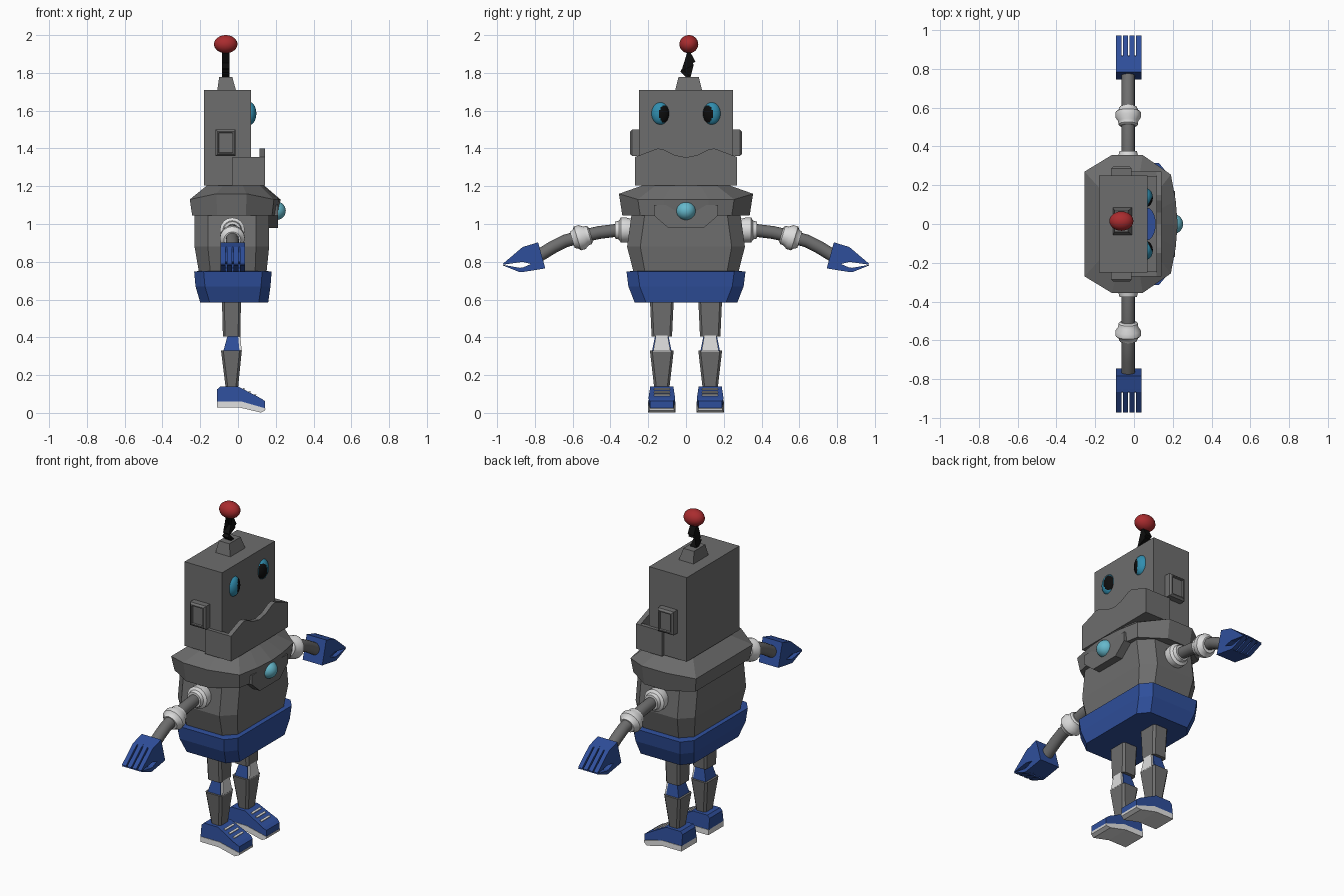
import bpy, bmesh, math
from mathutils import Vector

if "Cube" in bpy.data.objects:
    bpy.data.objects.remove(bpy.data.objects["Cube"])


def mat(name, r, g, b):
    m = bpy.data.materials.new(name)
    m.diffuse_color = (r, g, b, 1)
    m.use_nodes = True
    m.node_tree.nodes["Principled BSDF"].inputs["Base Color"].default_value = m.diffuse_color
    return m


GREY = mat("body_grey", .155, .155, .155)
BLUE = mat("blue", .028, .078, .33)
WHITE = mat("white", .72, .72, .72)
RED = mat("red", .40, .025, .028)
BLACK = mat("black", .004, .004, .004)
EYE = mat("eye_blue", .03, .27, .43)
GEM = mat("pale_blue", .13, .48, .60)


def finish(name, bm, m, smooth=False):
    bmesh.ops.recalc_face_normals(bm, faces=bm.faces)
    me = bpy.data.meshes.new(name)
    bm.to_mesh(me)
    bm.free()
    me.materials.append(m)
    ob = bpy.data.objects.new(name, me)
    bpy.context.collection.objects.link(ob)
    if smooth:
        bpy.ops.object.select_all(action='DESELECT')
        ob.select_set(True)
        bpy.context.view_layer.objects.active = ob
        bpy.ops.object.shade_smooth_by_angle(angle=math.radians(35))
    return ob


def loft(name, rings, m, smooth=False):
    """Skin closed rings of equal count and cap both ends."""
    bm = bmesh.new()
    vs = [[bm.verts.new(p) for p in r] for r in rings]
    n = len(vs[0])
    for a, b in zip(vs, vs[1:]):
        for i in range(n):
            j = (i + 1) % n
            bm.faces.new((a[i], a[j], b[j], b[i]))
    bm.faces.new(vs[0])
    bm.faces.new(vs[-1])
    return finish(name, bm, m, smooth)


def prism(name, axis, pts, a, b, m):
    """Extrude a profile along x (points are y,z) or y (points are x,z)."""
    put = (lambda p, d: (d, p[0], p[1])) if axis == 'x' else (lambda p, d: (p[0], d, p[1]))
    return loft(name, [[put(p, a) for p in pts], [put(p, b) for p in pts]], m)


def rect(x0, x1, y0, y1, z, c=0.0, d=None):
    """Horizontal rectangle with optional cut corners."""
    if not c:
        return [(x0, y0, z), (x1, y0, z), (x1, y1, z), (x0, y1, z)]
    d = d or c
    return [(x0 + c, y0, z), (x1 - c, y0, z), (x1, y0 + d, z), (x1, y1 - d, z),
            (x1 - c, y1, z), (x0 + c, y1, z), (x0, y1 - d, z), (x0, y0 + d, z)]


def sweep(name, path, radii, m, x=-.03, n=16):
    """Round tube along a path in the y,z plane."""
    rings = []
    for i, (p, r) in enumerate(zip(path, radii)):
        a, b = path[max(i - 1, 0)], path[min(i + 1, len(path) - 1)]
        d = Vector((b[0] - a[0], b[1] - a[1])).normalized()
        ring = []
        for k in range(n):
            t = 2 * math.pi * k / n
            s = r * math.sin(t)
            ring.append((x + r * math.cos(t), p[0] - d.y * s, p[1] + d.x * s))
        rings.append(ring)
    return loft(name, rings, m, True)


def ball(name, c, r, m, seg=24, rows=16):
    bm = bmesh.new()
    bmesh.ops.create_uvsphere(bm, u_segments=seg, v_segments=rows, radius=1)
    for v in bm.verts:
        v.co = Vector([c[i] + v.co[i] * r[i] for i in range(3)])
    return finish(name, bm, m, True)


# Head
loft("head", [rect(-.18, .07, -.25, .25, 1.205), rect(-.18, .07, -.25, .25, 1.71)], GREY)

# Jaw: wavy front lip, floor, cheeks and tongue
lip = [(-.27, 1.205), (.27, 1.205), (.27, 1.355), (.15, 1.40), (.12, 1.395), (.06, 1.365),
       (0, 1.353), (-.06, 1.365), (-.12, 1.395), (-.15, 1.40), (-.27, 1.355)]
prism("jaw_lip", 'x', lip, .115, .143, GREY)
loft("jaw_floor", [rect(.06, .12, -.26, .26, 1.205), rect(.06, .12, -.26, .26, 1.30)], GREY)
tongue = [(.065 + .047 * math.sin(math.pi * k / 12), -.085 * math.cos(math.pi * k / 12))
          for k in range(13)]
loft("tongue", [[(x, y, z) for x, y in tongue] for z in (1.295, 1.315)], BLUE)

# Antenna
loft("antenna_base", [rect(-.11, -.01, -.058, .086, 1.705), rect(-.10, -.03, -.04, .068, 1.777)], GREY)
zig = [(.02, 1.77), (-.025, 1.815), (.045, 1.85), (.008, 1.92)]
prism("antenna_wire", 'x', [(y - .005, z - .009) for y, z in zig] +
      [(y + .005, z + .009) for y, z in reversed(zig)], -.085, -.045, BLACK)
ball("antenna_ball", (-.065, .015, 1.952), (.062, .05, .048), RED)

# Collar with bib and chest light
half = [(-.255, .27), (-.115, .355), (.045, .355), (.19, .255), (.215, .12), (.225, 0)]
outline = half + [(x, -y) for x, y in reversed(half[:-1])]


def collar_ring(s, z, lift=0):
    return [(-.01 + (x + .01) * s, y * s, z + (lift if abs(y) > .3 else 0)) for x, y in outline]


loft("collar", [collar_ring(.95, 1.045), collar_ring(1, 1.13, .03), collar_ring(.6, 1.21)], GREY)
prism("collar_bib", 'x', [(-.17, 1.045), (-.095, .98), (.095, .98), (.17, 1.045), (.17, 1.1), (-.17, 1.1)],
      .165, .212, GREY)
ball("chest_light", (.20, 0, 1.07), (.053, .052, .05), GEM)

# Torso and hips
loft("torso", [rect(-.205, .15, -.275, .275, .735, .06, .06), rect(-.23, .165, -.312, .312, .88, .07, .07),
               rect(-.23, .165, -.287, .287, 1.06, .07, .07)], GREY)
loft("hips", [rect(-.20, .16, -.272, .272, .585, .05, .06), rect(-.225, .172, -.305, .305, .67, .05, .06),
              rect(-.232, .178, -.315, .315, .748, .05, .06), rect(-.215, .16, -.295, .295, .75, .05, .06)], BLUE)

for s, side in ((-1, "right"), (1, "left")):
    # Cheek plate closing the side of the jaw
    loft(side + "_cheek", [rect(-.03, .12, s * .245, s * .27, z) for z in (1.205, 1.355)], GREY)

    # Ear with a recessed panel
    ear = []
    for y, i in ((.245, 0), (.285, 0), (.296, .01), (.296, .016), (.286, .018)):
        ear.append([(-.118 + i, s * y, 1.36 + i), (-.012 - i, s * y, 1.36 + i),
                    (-.012 - i, s * y, 1.50 - i), (-.118 + i, s * y, 1.50 - i)])
    loft(side + "_ear", ear, GREY)

    # Eye, with the pupil on its inner side
    cy = s * .136
    eye = ball(side + "_eye", (.062, cy, 1.585), (.035, .048, .06), EYE, 40, 32)
    eye.data.materials.append(BLACK)
    for f in eye.data.polygons:
        inward = (cy - f.center.y) * s
        if f.center.x > .062 and ((inward - .02) / .026) ** 2 + ((f.center.z - 1.583) / .046) ** 2 < 1:
            f.material_index = 1

    # Arm with shoulder and elbow cuffs
    arm = [(.28, .965), (.38, .965), (.46, .955), (.55, .935), (.64, .91), (.70, .88), (.79, .825)]
    sweep(side + "_arm", [(s * y, z) for y, z in arm], [.034] * 7, GREY)
    sweep(side + "_shoulder_cuff", [(s * y, .968) for y in (.27, .30, .315, .345, .355, .375)],
          [.06, .062, .066, .066, .05, .045], WHITE)
    sweep(side + "_elbow_cuff", [(s * y, .93 - (y - .553) * .3) for y in (.505, .512, .53, .55, .575, .585, .602)],
          [.04, .05, .052, .066, .066, .052, .045], WHITE)

    # Hand: palm block, then upper and lower rows of four fingers
    def hand(name, pts, a, b):
        prism(side + name, 'x', [(s * y, z) for y, z in pts], a, b, BLUE)

    hand("_palm", [(.783, .903), (.865, .878), (.868, .80), (.82, .788), (.868, .768), (.868, .745), (.745, .765)],
         -.092, .038)
    for k in range(4):
        a = -.092 + k * .0345
        hand("_upper_finger_%d" % (k + 1), [(.85, .883), (.865, .878), (.971, .788), (.966, .785), (.86, .80)],
             a, a + .0265)
        hand("_lower_finger_%d" % (k + 1), [(.86, .77), (.88, .768), (.966, .783), (.971, .781), (.88, .745), (.86, .746)],
             a, a + .0265)

    # Leg
    c = s * .128

    def block(name, secs, m, ch=0.0):
        loft(side + name, [rect(x0, x1, c - w, c + w, z, ch) for x0, x1, w, z in secs], m)

    block("_thigh", [(-.085, .016, .063, .60), (-.08, .012, .054, .405)], GREY, .012)
    block("_knee", [(-.055, 0, .035, .41), (-.078, .008, .052, .325)], BLUE)
    block("_knee_pad", [(-.015, .012, .031, .41), (-.015, .02, .046, .325)], WHITE)
    block("_shin", [(-.065, 0, .040, .13), (-.09, .02, .063, .33)], GREY, .012)

    # Shoe: sole, upper and laces
    def shoe(name, pts, m, w):
        ob = prism(side + name, 'y', pts, c - w, c + w, m)
        for v in ob.data.vertices:
            k = 1 - (.14 if v.co.z > .1 else 0) - (.12 if v.co.x > .13 else 0)
            v.co.y = c + (v.co.y - c) * k

    shoe("_sole", [(-.11, .028), (.01, .028), (.12, .002), (.143, .012), (.146, .024), (.02, .06), (-.11, .06)],
         WHITE, .073)
    shoe("_shoe", [(-.11, .055), (.015, .055), (.143, .022), (.143, .062), (.125, .075), (.0, .14), (-.095, .14),
                   (-.11, .125)], BLUE, .071)
    for k in range(3):
        x = .03 + .03 * k
        z = .14 - .52 * x
        prism("%s_lace_%d" % (side, k + 1), 'y', [(x - .005, z + .0026), (x + .005, z - .0026),
              (x + .008, z + .003), (x - .002, z + .0082)], c - .042, c + .042, WHITE)
